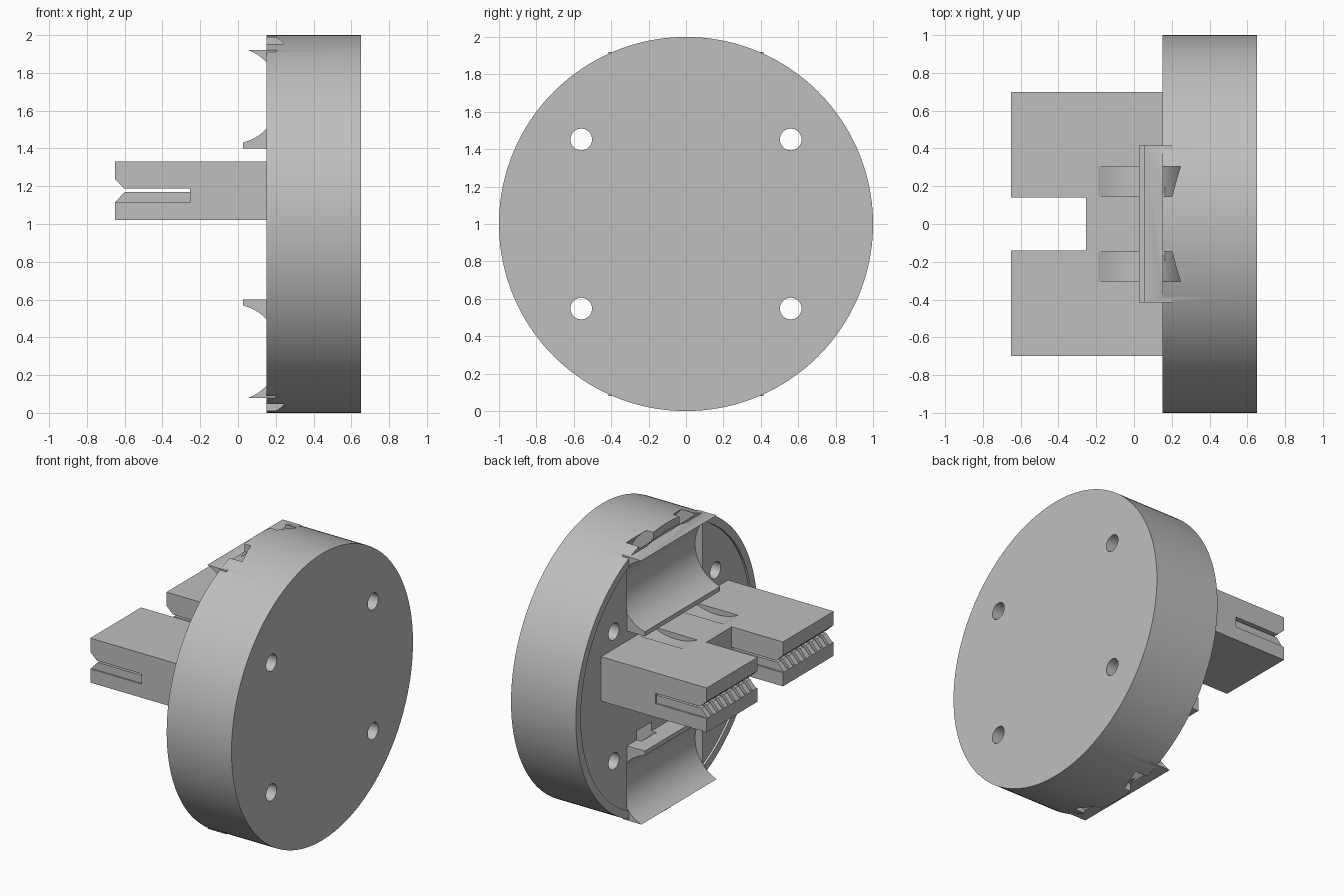
import bpy, bmesh, math
from mathutils import Matrix, Vector

cube = bpy.data.objects.get("Cube")
if cube:
    bpy.data.objects.remove(cube, do_unlink=True)

mat = bpy.data.materials.new("plain grey")
mat.use_nodes = True
GREY = (0.52, 0.52, 0.52, 1)
mat.diffuse_color = GREY
mat.node_tree.nodes["Principled BSDF"].inputs["Base Color"].default_value = GREY


def finish(name, bm):
    bmesh.ops.recalc_face_normals(bm, faces=bm.faces)
    mesh = bpy.data.meshes.new(name)
    bm.to_mesh(mesh)
    bm.free()
    mesh.materials.append(mat)
    ob = bpy.data.objects.new(name, mesh)
    bpy.context.collection.objects.link(ob)
    return ob


def prism(name, points, y0, y1):
    """Extrude an x-z outline along y."""
    bm = bmesh.new()
    face = bm.faces.new([bm.verts.new((x, y0, z)) for x, z in points])
    out = bmesh.ops.extrude_face_region(bm, geom=[face])
    verts = [v for v in out["geom"] if isinstance(v, bmesh.types.BMVert)]
    bmesh.ops.translate(bm, verts=verts, vec=(0, y1 - y0, 0))
    return finish(name, bm)


def box(name, x0, x1, y0, y1, z0, z1):
    return prism(name, [(x0, z0), (x1, z0), (x1, z1), (x0, z1)], y0, y1)


def cylinder(name, axis, radius, start, end, a, b, segments):
    """Cylinder along x (centre y=a, z=b) or y (centre x=a, z=b)."""
    bm = bmesh.new()
    mid = (start + end) / 2
    centre = (mid, a, b) if axis == "X" else (a, mid, b)
    turn = Matrix.Rotation(math.pi / 2, 4, "Y" if axis == "X" else "X")
    bmesh.ops.create_cone(bm, cap_ends=True, segments=segments, radius1=radius,
                          radius2=radius, depth=end - start,
                          matrix=Matrix.Translation(centre) @ turn)
    return finish(name, bm)


def combine(ob, other, operation="DIFFERENCE"):
    mod = ob.modifiers.new("join", "BOOLEAN")
    mod.operation, mod.solver, mod.object = operation, "EXACT", other
    bpy.context.view_layer.objects.active = ob
    bpy.ops.object.modifier_apply(modifier=mod.name)
    bpy.data.objects.remove(other, do_unlink=True)


def smooth(ob):
    bpy.ops.object.select_all(action="DESELECT")
    ob.select_set(True)
    bpy.context.view_layer.objects.active = ob
    bpy.ops.object.shade_smooth_by_angle(angle=math.radians(25))


def tie_slot(side, z):
    """Ring-shaped cutter for a strap around the cradle."""
    y0, y1 = sorted((side * 0.145, side * 0.305))
    ring = cylinder("slot_cutter", "Y", 0.385, y0, y1, -0.02, z, 96)
    combine(ring, cylinder("slot_core", "Y", 0.31, y0 - 0.1, y1 + 0.1, -0.02, z, 96))
    return ring


# Round body with a shallow recess inside the rim
body = cylinder("round_body", "X", 1, 0.15, 0.65, 0, 1, 160)
combine(body, cylinder("recess", "X", 0.945, 0.1, 0.165, 0, 1, 160))

# Two cradles, mirrored about the middle height
WIDTH = 0.415
for s in (1, -1):
    z_in, z_out = 1 + s * 0.4, 1 + s * 0.92
    block = box("cradle", 0.027, 0.2, -WIDTH, WIDTH, min(z_in, z_out), max(z_in, z_out))
    combine(body, block, "UNION")
for s in (1, -1):
    combine(body, cylinder("groove", "Y", 0.256, -WIDTH - 0.0005, WIDTH + 0.0005,
                           -0.035, 1 + s * 0.68, 128))
    for side in (1, -1):
        combine(body, tie_slot(side, 1 + s * 0.675))

# Bolt holes
for y in (0.56, -0.56):
    for z in (0.548, 1.452):
        combine(body, cylinder("bolt_hole", "X", 0.058, 0, 0.8, y, z, 32))
smooth(body)

# Forked arm with a flared belt slot in each prong
arm = box("forked_arm", -0.65, 0.2, -0.7, 0.7, 1.02, 1.33)
combine(arm, box("fork_gap", -0.8, -0.255, -0.14, 0.14, 0.9, 1.5))
slot = [(-0.7, 1.115), (-0.255, 1.115), (-0.255, 1.187), (-0.6, 1.187),
        (-0.65, 1.235), (-0.7, 1.283)]
combine(arm, prism("belt_slot", slot, -0.8, 0.8))
for side in (1, -1):
    combine(arm, tie_slot(side, 1.675))
smooth(arm)

# Belt teeth: ridges with sloped noses on the slot floor
TEETH = 9
pitch = 0.56 / TEETH
nose = [(-0.65, 1.11), (-0.25, 1.11), (-0.25, 1.17), (-0.6, 1.17), (-0.65, 1.115)]
for side, label in ((1, "back"), (-1, "front")):
    for i in range(TEETH):
        y = side * (0.14 + pitch * (i + 0.5))
        prism(f"{label}_belt_tooth_{i + 1}", nose, y - pitch * 0.32, y + pitch * 0.32)
